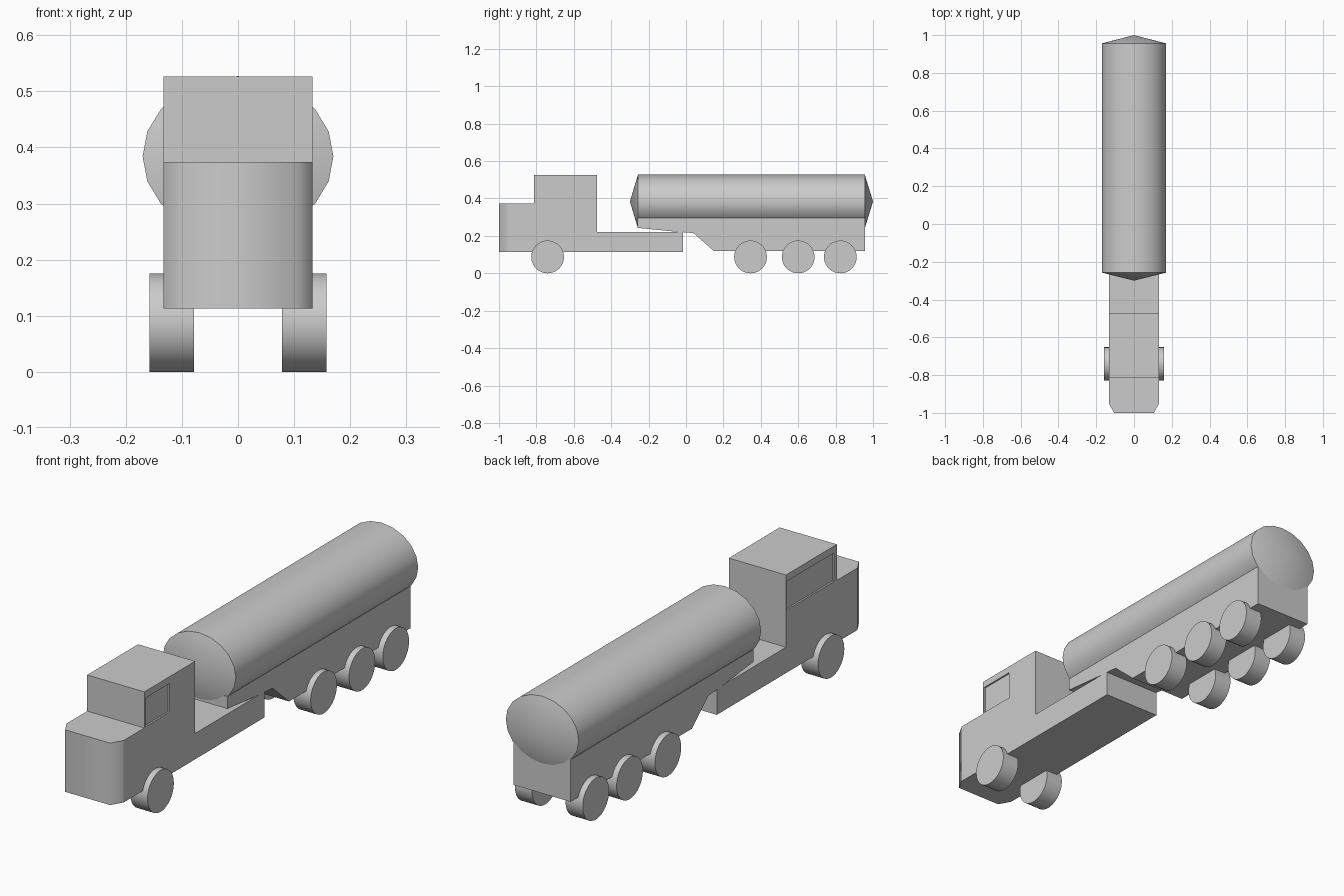
import bpy, bmesh
from math import radians, pi, cos, sin
from mathutils import Matrix, Vector

if "Cube" in bpy.data.objects:
    bpy.data.objects.remove(bpy.data.objects["Cube"])


def make_object(name, bm):
    bmesh.ops.recalc_face_normals(bm, faces=bm.faces)
    mesh = bpy.data.meshes.new(name)
    bm.to_mesh(mesh)
    bm.free()
    obj = bpy.data.objects.new(name, mesh)
    bpy.context.collection.objects.link(obj)
    return obj


def activate(obj):
    bpy.ops.object.select_all(action='DESELECT')
    obj.select_set(True)
    bpy.context.view_layer.objects.active = obj


def smooth(obj, angle):
    activate(obj)
    bpy.ops.object.shade_smooth_by_angle(angle=radians(angle))


def side_prism(profile, half_width):
    """Extrude a (y, z) side profile across the width."""
    bm = bmesh.new()
    face = bm.faces.new([bm.verts.new((-half_width, y, z)) for y, z in profile])
    ext = bmesh.ops.extrude_face_region(bm, geom=[face])
    verts = [v for v in ext['geom'] if isinstance(v, bmesh.types.BMVert)]
    bmesh.ops.translate(bm, verts=verts, vec=(2 * half_width, 0, 0))
    return bm


W = 0.133

# Truck body: hood, cab and flat rear deck in one profile
bm = side_prism([(-1, 0.113), (-0.015, 0.113), (-0.015, 0.222), (-0.475, 0.222),
                 (-0.475, 0.526), (-0.813, 0.526), (-0.813, 0.374), (-1, 0.374)], W)

# Chamfered front corners
for s in (-1, 1):
    cut = bmesh.ops.bisect_plane(
        bm, geom=bm.verts[:] + bm.edges[:] + bm.faces[:],
        plane_co=(s * W, -0.95, 0), plane_no=(s * 0.05, -0.028, 0), clear_outer=True)
    edges = [e for e in cut['geom_cut'] if isinstance(e, bmesh.types.BMEdge)]
    bmesh.ops.holes_fill(bm, edges=edges)
truck = make_object("truck_body", bm)

# Shallow side window recesses, long on the left and short on the right
for name, s, y0, y1 in (("left_window", -1, -0.795, -0.479),
                        ("right_window", 1, -0.806, -0.645)):
    bm = bmesh.new()
    bmesh.ops.create_cube(bm, size=1, matrix=Matrix.LocRotScale(
        Vector((s * W, (y0 + y1) / 2, 0.437)), None, Vector((0.014, y1 - y0, 0.12))))
    cutter = make_object(name + "_cutter", bm)
    cutter.hide_render = True
    mod = truck.modifiers.new(name, 'BOOLEAN')
    mod.operation = 'DIFFERENCE'
    mod.solver = 'EXACT'
    mod.object = cutter
    activate(truck)
    bpy.ops.object.modifier_apply(modifier=mod.name)
    bpy.data.objects.remove(cutter)

# Soft front corners, crisp edge where the chamfer meets the side
smooth(truck, 65)
mesh = truck.data
for e in mesh.edges:
    a, b = (mesh.vertices[i].co for i in e.vertices)
    if abs(a.y + 0.95) < 0.01 and abs(b.y + 0.95) < 0.01:
        e.use_edge_sharp = True

# Trailer frame with raised front that rests over the deck
make_object("trailer_frame", side_prism(
    [(-0.26, 0.243), (-0.07, 0.224), (0.04, 0.215), (0.15, 0.118),
     (0.957, 0.118), (0.957, 0.295), (-0.26, 0.295)], W))

# Elliptical tank with pointed ends
SIDES = 20
bm = bmesh.new()
rings = [[bm.verts.new((0.17 * cos(2 * pi * i / SIDES), y,
                        0.384 + 0.143 * sin(2 * pi * i / SIDES)))
          for i in range(SIDES)] for y in (-0.257, 0.956)]
tips = [bm.verts.new((0, y, 0.384)) for y in (-0.3, 1)]
for i in range(SIDES):
    j = (i + 1) % SIDES
    bm.faces.new((rings[0][i], rings[0][j], rings[1][j], rings[1][i]))
    for ring, tip in zip(rings, tips):
        bm.faces.new((ring[i], ring[j], tip))
smooth(make_object("tank", bm), 40)

# Wheels: one truck axle and three trailer axles
for axle, y in (("front", -0.74), ("trailer_first", 0.345),
                ("trailer_second", 0.6), ("trailer_third", 0.825)):
    for side, s in (("left", -1), ("right", 1)):
        bm = bmesh.new()
        bmesh.ops.create_cone(
            bm, cap_ends=True, segments=40, radius1=0.0875, radius2=0.0875, depth=0.08,
            matrix=Matrix.Translation((s * 0.118, y, 0.0875)) @ Matrix.Rotation(pi / 2, 4, 'Y'))
        smooth(make_object(f"{axle}_wheel_{side}", bm), 40)
